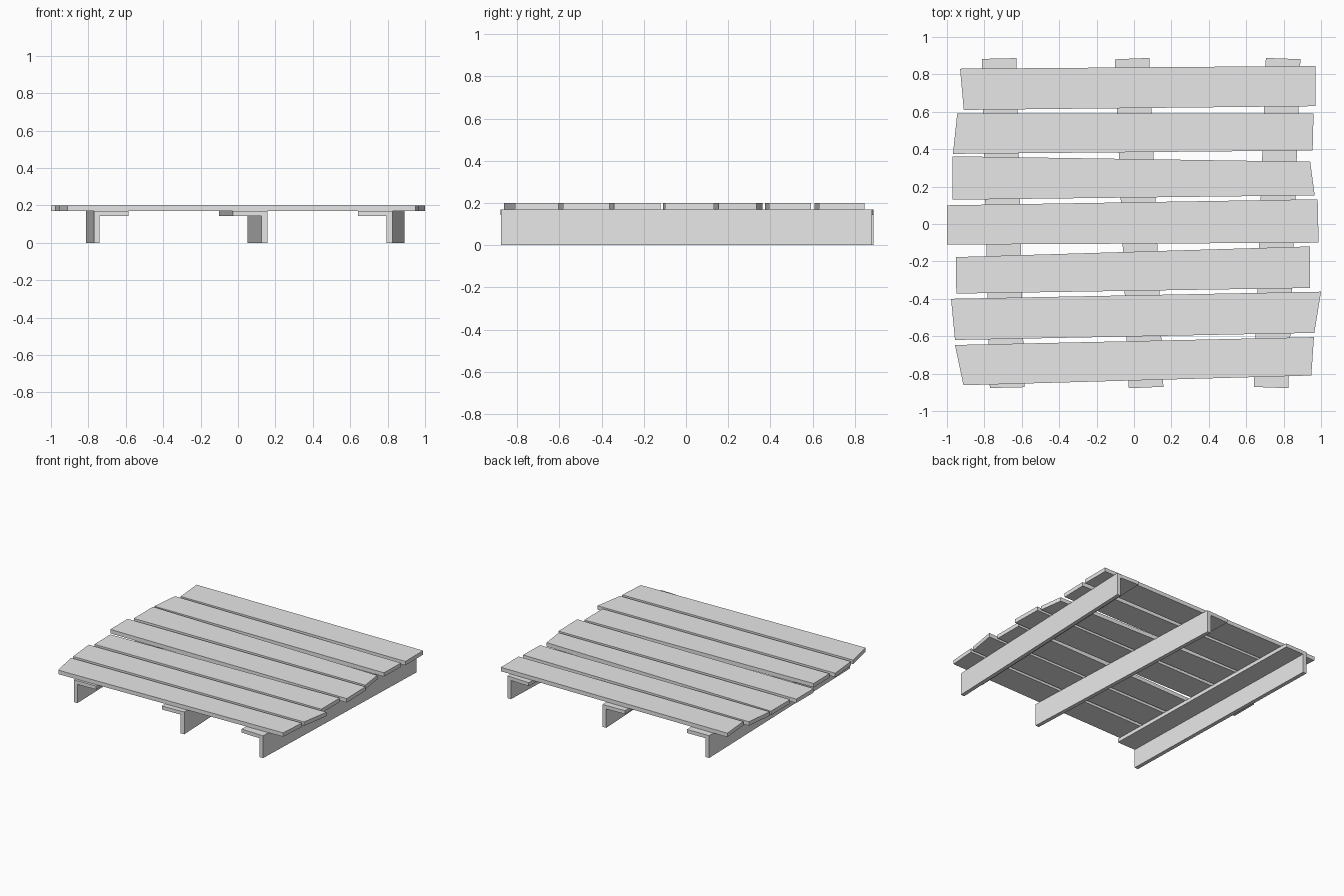
import bpy
import bmesh
from math import radians
from mathutils import Matrix

cube = bpy.data.objects.get("Cube")
if cube:
    bpy.data.objects.remove(cube, do_unlink=True)

# One plain grey for everything
grey = bpy.data.materials.new("light grey")
grey.use_nodes = True
colour = (0.8, 0.8, 0.8, 1)
grey.diffuse_color = colour
grey.node_tree.nodes["Principled BSDF"].inputs["Base Color"].default_value = colour

DECK_TOP, DECK_BOTTOM = 0.2, 0.17
THICK = 0.03


def extrude(name, outline, direction):
    """Flat outline pushed along a direction into a solid."""
    bm = bmesh.new()
    face = bm.faces.new([bm.verts.new(p) for p in outline])
    grown = bmesh.ops.extrude_face_region(bm, geom=[face], use_keep_orig=True)
    moved = [g for g in grown["geom"] if isinstance(g, bmesh.types.BMVert)]
    bmesh.ops.translate(bm, verts=moved, vec=direction)
    bmesh.ops.recalc_face_normals(bm, faces=bm.faces)
    mesh = bpy.data.meshes.new(name)
    bm.to_mesh(mesh)
    bm.free()
    mesh.materials.append(grey)
    obj = bpy.data.objects.new(name, mesh)
    bpy.context.collection.objects.link(obj)
    return obj


# Crooked deck planks, back to front: four (x, y) corners each
planks = [
    [(-.93, .83), (.97, .845), (.97, .63), (-.91, .61)],
    [(-.945, .592), (.96, .592), (.955, .393), (-.968, .375)],
    [(-.97, .362), (.942, .333), (.966, .153), (-.97, .13)],
    [(-1, .1), (.982, .132), (.987, -.1), (-1, -.11)],
    [(-.952, -.177), (.942, -.12), (.942, -.342), (-.95, -.372)],
    [(-.978, -.4), (1, -.362), (.964, -.582), (-.957, -.62)],
    [(-.957, -.647), (.962, -.605), (.948, -.81), (-.912, -.862)],
]
for i, corners in enumerate(planks, 1):
    extrude(f"deck_plank_{i}", [(x, y, DECK_BOTTOM) for x, y in corners],
            (0, 0, DECK_TOP - DECK_BOTTOM))

# Angle-section bearers: centre x, turn in degrees, side of the upright web
HALF, LENGTH = 0.0925, 1.76
bearers = [("right_bearer", -.70, 1.4, -1),
           ("middle_bearer", .027, 2.44, 1),
           ("left_bearer", .765, -2.1, 1)]
for name, x, turn, side in bearers:
    low = DECK_BOTTOM - 0.027
    section = [(HALF, 0), (HALF, DECK_BOTTOM), (-HALF, DECK_BOTTOM),
               (-HALF, low), (HALF - THICK, low), (HALF - THICK, 0)]
    obj = extrude(name, [(u * side, -LENGTH / 2, z) for u, z in section],
                  (0, LENGTH, 0))
    obj.data.transform(Matrix.Translation((x, 0.005, 0))
                       @ Matrix.Rotation(radians(turn), 4, "Z"))
